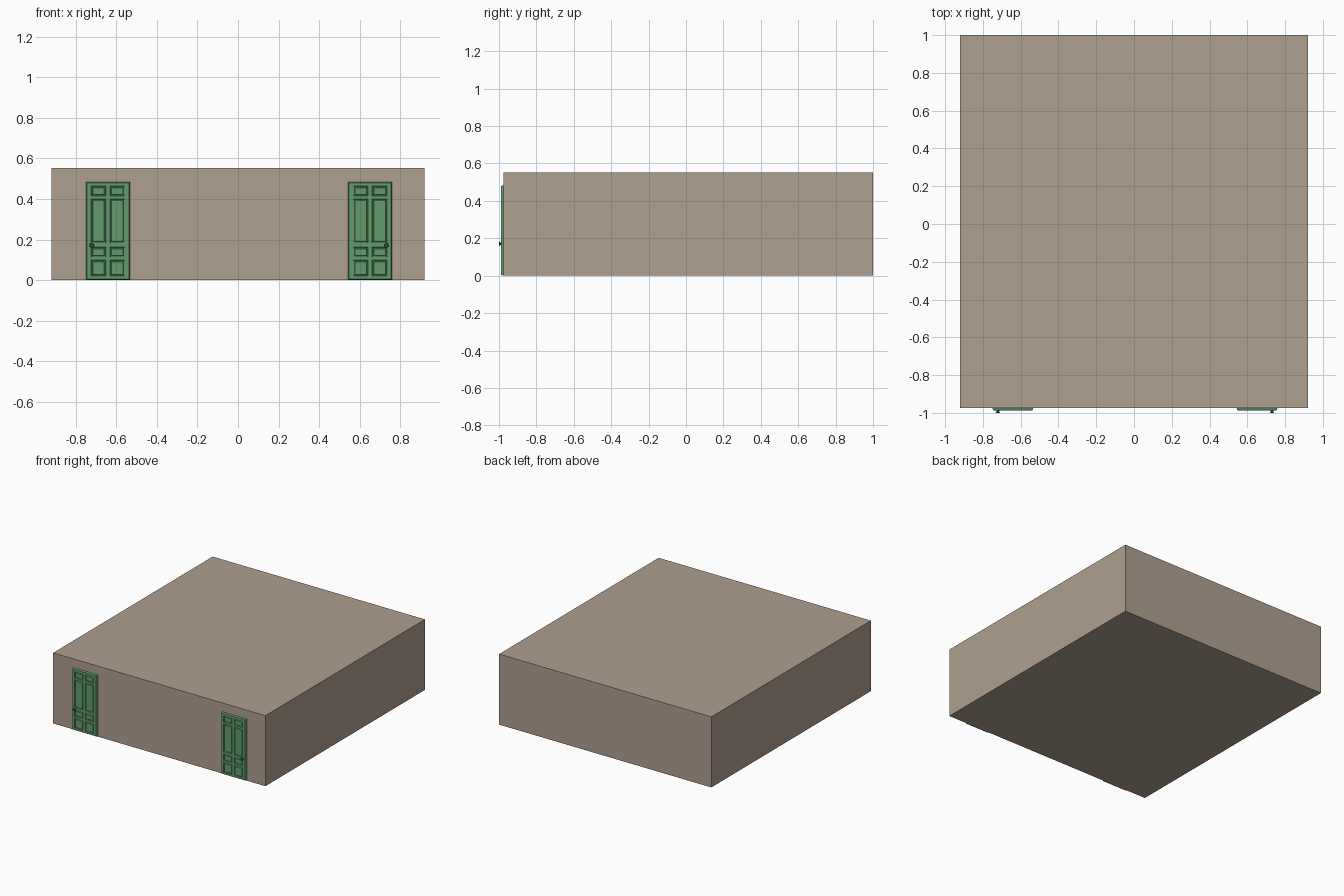
import bpy, bmesh, math
from mathutils import Matrix

if "Cube" in bpy.data.objects:
    bpy.data.objects.remove(bpy.data.objects["Cube"])


def material(name, rgb):
    m = bpy.data.materials.new(name)
    m.diffuse_color = (*rgb, 1)
    m.use_nodes = True
    m.node_tree.nodes["Principled BSDF"].inputs["Base Color"].default_value = m.diffuse_color
    return m


TAN = material("tan_wall", (0.43, 0.35, 0.28))
GREEN = material("green_paint", (0.12, 0.33, 0.15))
DARK = material("dark_green_knob", (0.05, 0.14, 0.06))


def finish(bm, name, mat):
    bmesh.ops.recalc_face_normals(bm, faces=bm.faces[:])
    me = bpy.data.meshes.new(name)
    bm.to_mesh(me)
    bm.free()
    ob = bpy.data.objects.new(name, me)
    me.materials.append(mat)
    bpy.context.collection.objects.link(ob)
    return ob


# Building block
WALL = -0.975
bm = bmesh.new()
bmesh.ops.create_cube(bm, size=1, matrix=Matrix.Translation((0, (1 + WALL) / 2, 0.2765))
                      @ Matrix.Diagonal((1.84, 1 - WALL, 0.553, 1)))
finish(bm, "building_block", TAN)

# Door: front grid split by stiles and rails, bevelled outline
FRONT = -0.988
XS = [-0.103, -0.083, -0.010, 0.010, 0.083, 0.103]
ZS = [0.005, 0.020, 0.098, 0.113, 0.163, 0.182, 0.400, 0.414, 0.463, 0.479]


def door(name, cx):
    bm = bmesh.new()
    grid = [[bm.verts.new((cx + x, FRONT, z)) for x in XS] for z in ZS]
    panels = []
    for j in range(len(ZS) - 1):
        for i in range(len(XS) - 1):
            f = bm.faces.new((grid[j][i], grid[j][i + 1], grid[j + 1][i + 1], grid[j + 1][i]))
            if i % 2 and j % 2:
                panels.append(f)
    bm.normal_update()
    # Outline sloping back to the wall
    edges = [e for e in bm.edges if e.is_boundary]
    ext = bmesh.ops.extrude_edge_only(bm, edges=edges)["geom"]
    for v in [g for g in ext if isinstance(g, bmesh.types.BMVert)]:
        v.co.y = WALL
        v.co.x = cx + (v.co.x - cx) * 0.108 / 0.103
        if v.co.z > 0.478:
            v.co.z = 0.484
        elif v.co.z < 0.006:
            v.co.z = 0.0
    # Recessed moulding and raised field in every panel
    for thickness, depth in ((0.003, -0.006), (0.005, 0.0), (0.004, 0.004)):
        bmesh.ops.inset_individual(bm, faces=panels, thickness=thickness, depth=depth)
    finish(bm, name, GREEN)


# Knob: small turned profile (radius, y)
def knob(name, x, z=0.171):
    prof = [(0.008, FRONT), (0.008, -0.990), (0.005, -0.991), (0.006, -0.993),
            (0.011, -0.995), (0.011, -0.997), (0.007, -1.0)]
    n = 16
    bm = bmesh.new()
    rings = [[bm.verts.new((x + r * math.cos(2 * math.pi * k / n), y,
                            z + r * math.sin(2 * math.pi * k / n))) for k in range(n)]
             for r, y in prof]
    for a, b in zip(rings, rings[1:]):
        for k in range(n):
            bm.faces.new((a[k], a[(k + 1) % n], b[(k + 1) % n], b[k])).smooth = True
    bm.faces.new(rings[0])
    bm.faces.new(rings[-1])
    finish(bm, name, DARK)


for side, cx, s in (("left", -0.641, -1), ("right", 0.651, 1)):
    door(side + "_door", cx)
    knob(side + "_door_knob", cx + s * 0.080)
